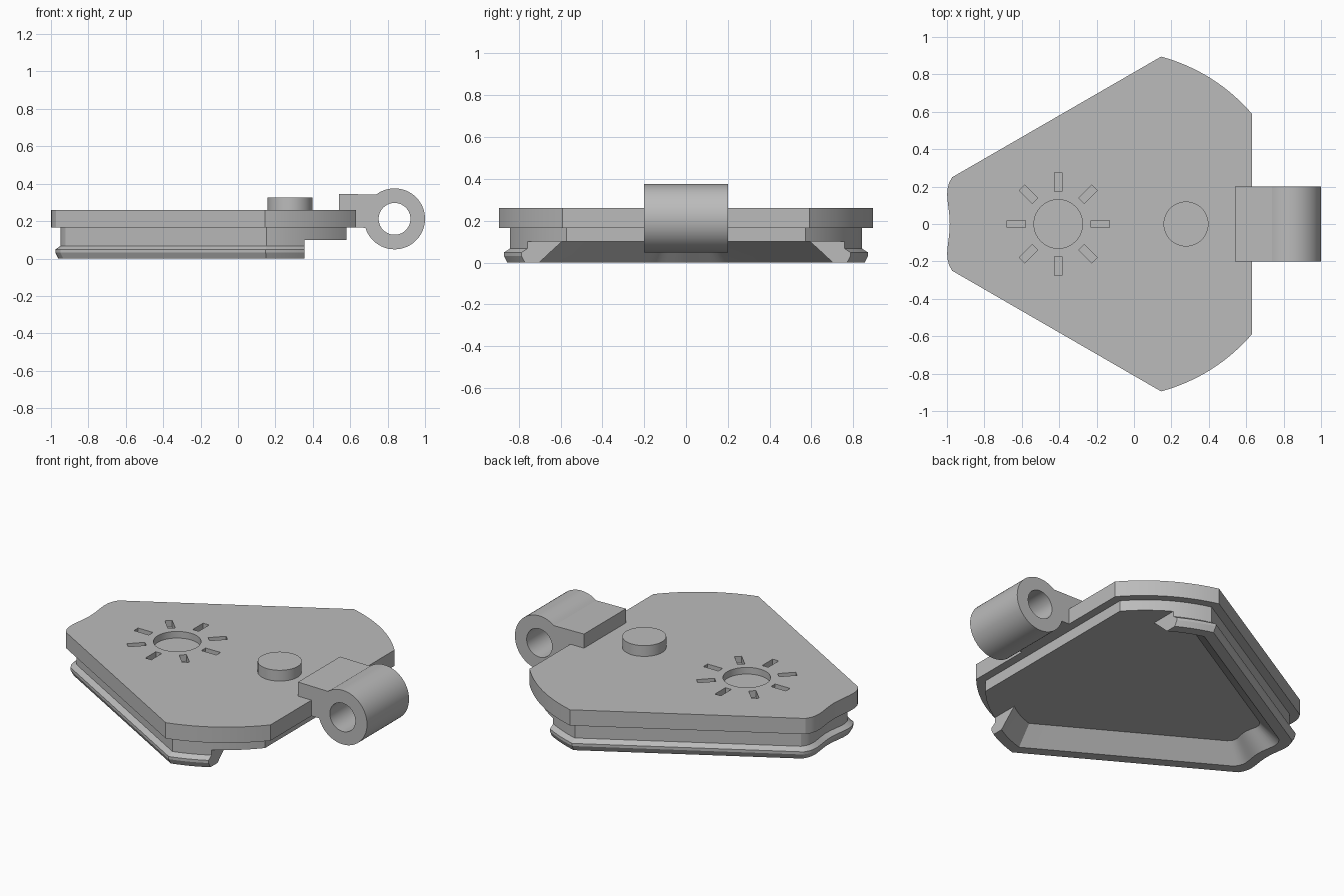
import bpy, bmesh, math
from mathutils import Vector, Matrix

if "Cube" in bpy.data.objects:
    bpy.data.objects.remove(bpy.data.objects["Cube"])

grey = bpy.data.materials.new("plain grey")
grey.use_nodes = True
COLOUR = (0.5, 0.5, 0.5, 1)
grey.diffuse_color = COLOUR
grey.node_tree.nodes["Principled BSDF"].inputs["Base Color"].default_value = COLOUR


def finish(bm, name):
    bmesh.ops.recalc_face_normals(bm, faces=bm.faces)
    mesh = bpy.data.meshes.new(name)
    bm.to_mesh(mesh)
    bm.free()
    mesh.materials.append(grey)
    ob = bpy.data.objects.new(name, mesh)
    bpy.context.collection.objects.link(ob)
    return ob


def select_only(ob):
    bpy.ops.object.select_all(action="DESELECT")
    ob.select_set(True)
    bpy.context.view_layer.objects.active = ob


def smooth(ob):
    select_only(ob)
    bpy.ops.object.shade_smooth_by_angle(angle=math.radians(25))


def cut(ob, cutter):
    mod = ob.modifiers.new("cut", "BOOLEAN")
    mod.operation = "DIFFERENCE"
    mod.solver = "EXACT"
    mod.object = cutter
    select_only(ob)
    bpy.ops.object.modifier_apply(modifier=mod.name)
    bpy.data.objects.remove(cutter)


def prism(name, points, direction):
    """Extrude a closed list of 3D points along a direction."""
    bm = bmesh.new()
    face = bm.faces.new([bm.verts.new(p) for p in points])
    made = bmesh.ops.extrude_face_region(bm, geom=[face])["geom"]
    verts = [v for v in made if isinstance(v, bmesh.types.BMVert)]
    bmesh.ops.translate(bm, verts=verts, vec=direction)
    return finish(bm, name)


def add_cylinder(bm, centre, radius, depth, turn=Matrix()):
    bmesh.ops.create_cone(bm, cap_ends=True, segments=64, radius1=radius, radius2=radius,
                          depth=depth, matrix=Matrix.Translation(centre) @ turn)


def outline(d):
    """Body outline moved inwards by d, with its curved sides resampled."""
    def corner(x, y, a, b):
        n1, n2 = (Vector((math.cos(math.radians(t)), math.sin(math.radians(t)))) for t in (a, b))
        return Vector((x, y)) - (n1 + n2) * d / (1 + n1.dot(n2))

    a = corner(-0.972, 0.25, 180, 120)
    b = corner(0.145, 0.895, 120, 74.5)
    c = corner(0.63, 0.59, 41, 0)
    steps = 16
    chord = c - b
    normal = Vector((-chord.y, chord.x))
    half = []
    # wavy narrow end, from the middle to the corner
    for i in range(1, steps // 2 + 1):
        u = 2 * i / steps
        wave = (1 - u * u) * (0.013 + 0.08 * u * u)
        half.append(Vector((a.x - wave, a.y * u)))
    # bulging shoulder
    for i in range(steps + 1):
        t = i / steps
        half.append(b + chord * t + normal * 0.3 * t * (1 - t))
    mirrored = [Vector((p.x, -p.y)) for p in reversed(half)]
    return half + mirrored + [Vector((a.x - 0.013, 0))]


def slab(name, d, low, high):
    return prism(name, [(p.x, p.y, low) for p in outline(d)], (0, 0, high - low))


# Top plate with the round recess and its ring of slots
plate = slab("top_plate", 0, 0.165, 0.26)
recess_x, recess_depth = -0.405, 0.04
bm = bmesh.new()
add_cylinder(bm, (recess_x, 0, 0.26), 0.13, 2 * recess_depth)
for i in range(8):
    place = (Matrix.Translation((recess_x, 0, 0.26)) @ Matrix.Rotation(i * math.pi / 4, 4, "Z")
             @ Matrix.Translation((0.225, 0, 0))
             @ Matrix.Diagonal((0.1, 0.04, 2 * recess_depth, 1)))
    bmesh.ops.create_cube(bm, size=1, matrix=place)
cut(plate, finish(bm, "recess_cutter"))
smooth(plate)

# Inset neck below the plate
smooth(slab("neck", 0.05, 0.1, 0.165))

# Ribbed rim with sloping inner wall, open at the hinge end
bm = bmesh.new()
profile = [(0.05, 0.1), (0.05, 0.068), (0.022, 0.048), (0.022, 0.032),
           (0.038, 0), (0.10, 0), (0.195, 0.1)]
rings = [[bm.verts.new((p.x, p.y, z)) for p in outline(d)] for d, z in profile]
for k, ring in enumerate(rings):
    below = rings[(k + 1) % len(rings)]
    for i in range(len(ring)):
        j = (i + 1) % len(ring)
        bm.faces.new((ring[i], ring[j], below[j], below[i]))
bmesh.ops.bisect_plane(bm, geom=bm.verts[:] + bm.edges[:] + bm.faces[:],
                       plane_co=(0.355, 0, 0), plane_no=(1, 0, 0), clear_outer=True)
bmesh.ops.holes_fill(bm, edges=[e for e in bm.edges if e.is_boundary], sides=0)
smooth(finish(bm, "rim"))

# Round button
bm = bmesh.new()
add_cylinder(bm, (0.278, 0, 0.285), 0.12, 0.08)
smooth(finish(bm, "button"))

# Hinge arm and barrel with a through hole
hx, hz, hr = 0.837, 0.212, 0.163
side = [(0.54, 0.345), (0.54, 0.25), (0.62, 0.25), (0.62, 0.165)]
for i in range(49):
    t = math.radians(197 + i * (487 - 197) / 48)
    side.append((hx + hr * math.cos(t), hz + hr * math.sin(t)))
hinge = prism("hinge", [(x, -0.2, z) for x, z in side], (0, 0.4, 0))
bm = bmesh.new()
add_cylinder(bm, (hx, 0, hz), 0.085, 1, Matrix.Rotation(math.pi / 2, 4, "X"))
cut(hinge, finish(bm, "hinge_cutter"))
smooth(hinge)
